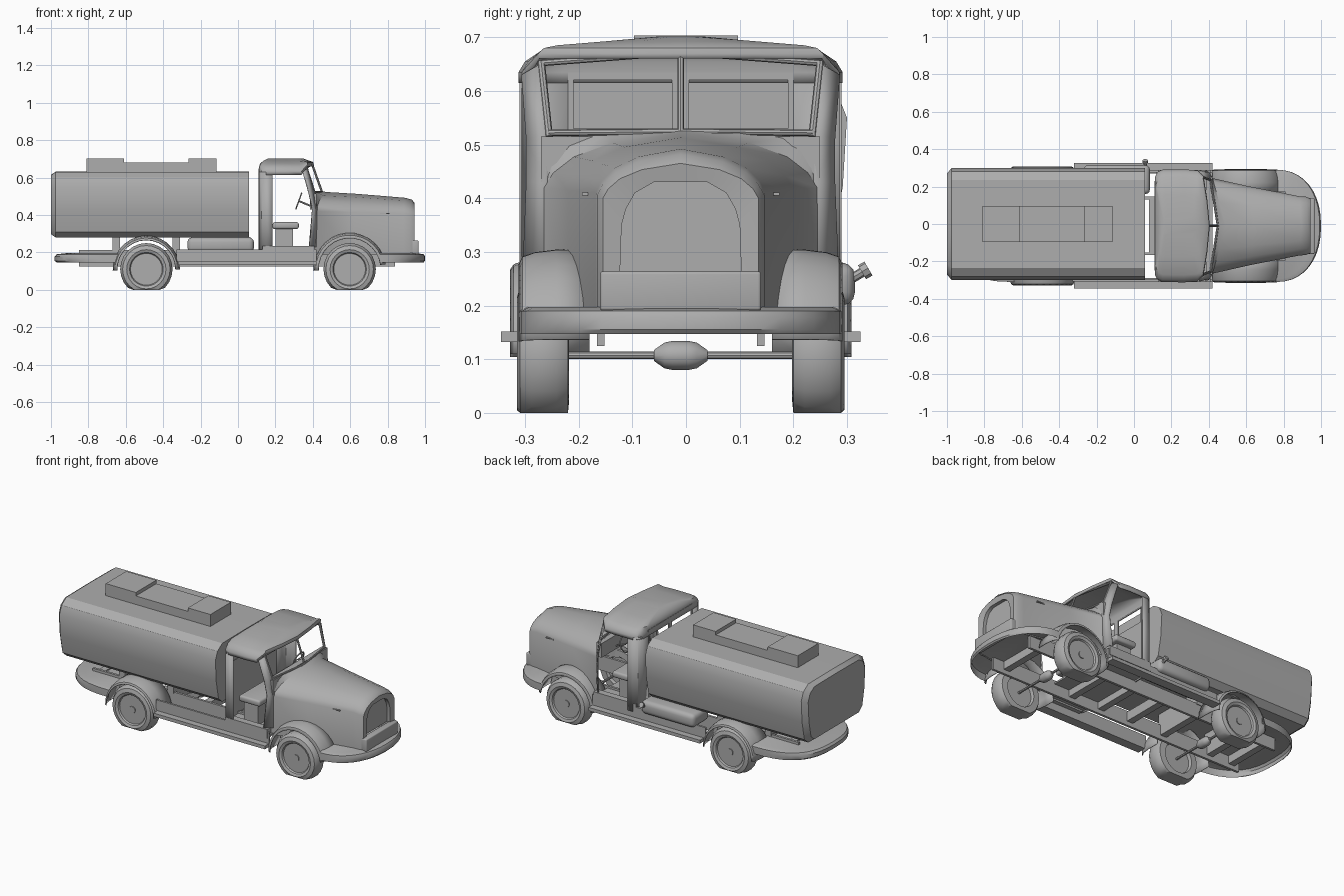
import bpy, bmesh
from math import cos, sin, pi, radians
from mathutils import Vector

if "Cube" in bpy.data.objects:
    bpy.data.objects.remove(bpy.data.objects["Cube"])

YC = -0.01   # truck centre line
grey = bpy.data.materials.new("plain_grey")
grey.use_nodes = True
grey.diffuse_color = (0.42, 0.42, 0.42, 1)
grey.node_tree.nodes["Principled BSDF"].inputs["Base Color"].default_value = (0.42, 0.42, 0.42, 1)
parts = []


def finish(name, bm, yc=YC, solid=0):
    bmesh.ops.recalc_face_normals(bm, faces=bm.faces[:])
    me = bpy.data.meshes.new(name)
    bm.to_mesh(me)
    bm.free()
    me.materials.append(grey)
    ob = bpy.data.objects.new(name, me)
    ob.location.y = yc
    bpy.context.collection.objects.link(ob)
    if solid:
        mod = ob.modifiers.new("thickness", "SOLIDIFY")
        mod.thickness = solid
    parts.append(ob)
    return ob


def loft(name, rings, closed=True, caps=(False, False), yc=YC, solid=0):
    """Skin a list of equal length point rings."""
    bm = bmesh.new()
    vs = [[bm.verts.new(p) for p in r] for r in rings]
    n = len(vs[0])
    for a, b in zip(vs, vs[1:]):
        for i in range(n if closed else n - 1):
            j = (i + 1) % n
            bm.faces.new((a[i], a[j], b[j], b[i]))
    for flag, r in zip(caps, (vs[0], vs[-1])):
        if flag:
            bm.faces.new(r)
    return finish(name, bm, yc, solid)


def box(name, x, y, z, yc=YC, bevel=0):
    bm = bmesh.new()
    bmesh.ops.create_cube(bm, size=1)
    for v in bm.verts:
        v.co = [a + (b - a) * (c + 0.5) for (a, b), c in zip((x, y, z), v.co)]
    if bevel:
        bmesh.ops.bevel(bm, geom=bm.edges[:], offset=bevel, segments=3, profile=0.5, affect='EDGES')
    return finish(name, bm, yc)


def rod(name, a, b, r, sides=8, r2=None):
    a, b = Vector(a), Vector(b)
    d = (b - a).normalized()
    u = d.orthogonal().normalized()
    w = d.cross(u)
    rings = [[p + (u * cos(t) + w * sin(t)) * q for t in (2 * pi * i / sides for i in range(sides))]
             for p, q in ((a, r), (b, r2 or r))]
    return loft(name, rings, caps=(True, True))


def mirrored(half):
    """Half outline starting and ending on the centre -> full outline in (y, other)."""
    return half + [(-a, b) for a, b in reversed(half) if abs(a) > 1e-6]


# Cargo tank with a chamfered rear end
half = [(0, .632), (.235, .63), (.28, .6), (.3, .55), (.292, .42), (.27, .31), (.235, .28), (0, .28)]
sec = mirrored(half)
loft("cargo_tank", [[(x, y * k, .455 + (z - .455) * k) for y, z in sec]
                    for x, k in ((-1, .9), (-.975, 1), (.06, 1))], caps=(True, True), yc=0)
for nm, x0, x1, top in (("rear", -.81, -.61, .703), ("middle", -.61, -.265, .682), ("front", -.265, -.115, .703)):
    box("tank_hatch_" + nm, (x0, x1), (-.097, .097), (.62, top), yc=0)

# Chassis ladder
for s in (-1, 1):
    box("chassis_rail", (-.85, .84), sorted((s * .142, s * .156)), (.125, .212))
for x in (-.8, -.65, -.33, -.1, .1, .3, .75):
    box("cross_member", (x - .02, x + .02), (-.145, .145), (.15, .205))
for x in (-.65, -.33):
    box("tank_support", (x - .02, x + .02), (-.16, .16), (.205, .285))
box("cab_floor", (.12, .42), (-.29, .29), (.19, .2))
for s in (-1, 1):
    box("side_sill", (-.33, .42), sorted((s * .285, s * .297)), (.152, .215))
    box("door_sill", (.13, .41), sorted((s * .26, s * .3)), (.18, .235))
    box("running_board", (-.32, .42), sorted((s * .28, s * .335)), (.132, .152))

# Side fuel tank with filler neck
box("fuel_tank", (-.27, .085), (.17, .325), (.2, .28), bevel=.025)
rod("filler_neck", (.06, .31, .245), (.06, .345, .266), .009)
rod("filler_cap", (.06, .338, .262), (.06, .35, .269), .015)

# Wheels, axles and fenders
tyre = [(.002, .034), (.085, .034), (.09, .043), (.105, .049), (.127, .043), (.14, .022),
        (.14, -.025), (.127, -.046), (.09, -.048), (.085, -.03), (.002, -.03)]
N = 24
for cx, fr, lip, edge, a0 in ((.597, .195, .167, .302, 8), (-.49, .18, .157, .318, 0)):
    for s in (-1, 1):
        rings = [[(cx + r * cos(t), s * (.256 + o), max(0, .11 + r * sin(t)))
                  for t in (2 * pi * i / N for i in range(N))] for r, o in tyre]
        loft("wheel", rings, caps=(True, True))
        rod("wheel_hub", (cx, s * .28, .11), (cx, s * .295, .11), .02, 12)
        prof = [(.17, fr), (edge - .07, fr), (edge - .03, fr - .005), (edge - .007, fr - .013), (edge, lip)]
        rings = []
        for i in range(15):
            t = radians(a0 + (182 - a0) * i / 14)
            rings.append([(cx + r * cos(t), s * y, .11 + r * sin(t)) for y, r in prof])
        loft("fender", rings, closed=False, solid=.004)
    rod("axle", (cx, -.25, .107), (cx, .25, .107), .007)
    rings = [[(cx + r * cos(t), y, .107 + r * sin(t)) for t in (2 * pi * i / 12 for i in range(12))]
             for y, r in ((-.05, .01), (-.03, .024), (-.015, .027), (.015, .027), (.03, .024), (.05, .01))]
    loft("differential", rings, caps=(True, True))

# Rounded skirts at both ends, open underneath
for nm, x0, dx, p in (("front_skirt", .76, .24, .9), ("rear_skirt", -.64, -.34, .75)):
    rings = []
    for k, z in ((.97, .147), (1, .155), (1, .178), (.97, .19), (.8, .197)):
        rings.append([(x0 + dx * k * max(0, cos(t)) ** p, .3 * (1 if k > .9 else .95) * (1 if sin(t) > 0 else -1) * abs(sin(t)) ** p, z)
                      for t in (pi * (i / 20 - .5) for i in range(21))])
    loft(nm, rings, closed=False, caps=(False, True))


# Bonnet: arched sections from the cowl to the nose, then a recessed grille
def arch(w, bottom, shoulder, top, x_side, x_mid):
    h = [(1, None), (1, 0), (.93, .27), (.78, .56), (.5, .82), (0, 1)]
    pts = []
    for k, f in h:
        z = bottom if f is None else shoulder + (top - shoulder) * f
        pts.append((x_side + (x_mid - x_side) * (1 - k), w * k, z))
    return pts + [(x, -y, z) for x, y, z in pts[-2::-1]]


def grille(x, grow=0):
    pts = [(.113, .262), (.11, .35), (.102, .38), (.085, .41), (.05, .43), (0, .43)]
    pts = [(x, y, z) for y, z in pts]
    return pts + [(a, -y, z) for a, y, z in pts[-2::-1]]


loft("bonnet", [arch(.275, .19, .5, .526, .395, .45), arch(.255, .19, .42, .522, .42, .49),
                arch(.21, .19, .415, .513, .62, .64), arch(.158, .19, .41, .492, .885, .895),
                arch(.156, .19, .405, .482, .92, .93), arch(.145, .19, .4, .465, .943, .943),
                grille(.938), grille(.918)], closed=False, caps=(False, True))
box("nose_apron", (.925, .965), (-.15, .15), (.19, .264), bevel=.006)
for s in (-1, 1):
    box("bonnet_handle", (.76, .81), sorted((s * .172, s * .184)), (.405, .411))

# Cab rear shell with two window openings
for s in (-1, 1):
    corner = [(.185, .3), (.15, .3), (.125, .287), (.112, .262), (.11, .2)]
    loft("cab_corner", [[(x, s * y, z) for x, y in corner] for z in (.185, .4, .63)], closed=False, solid=.004)
    box("rear_pillar", (.11, .116), sorted((s * .2, s * .21)), (.5, .64))
box("rear_wall_lower", (.11, .116), (-.21, .21), (.185, .53))
box("rear_wall_upper", (.11, .116), (-.21, .21), (.622, .65))
box("rear_window_post", (.11, .116), (-.016, .016), (.52, .63))

# Domed cab roof
plan = [(0, .11), (.22, .11), (.262, .112), (.287, .125), (.3, .15), (.302, .27), (.296, .34), (.265, .372), (.14, .392), (0, .405)]
outline = mirrored(plan)
rings = []
for k, z, lift in ((1, .615, .045), (1, .635, .035), (.96, .655, .025), (.87, .673, .012), (.55, .69, .002), (.15, .701, 0)):
    kx = 1 - (1 - k) * .4
    rings.append([(.25 + (x - .25) * kx, y * k, z + (lift if x > .36 else 0)) for y, x in outline])
loft("cab_roof", rings, caps=(False, True), solid=.006)

# Windscreen frame
rod("screen_centre_post", (.45, 0, .52), (.395, 0, .675), .006)
for s in (-1, 1):
    rod("screen_side_post", (.41, s * .245, .515), (.365, s * .26, .655), .007)
    rod("screen_top_rail", (.395, 0, .672), (.365, s * .26, .652), .006)
    rod("screen_bottom_rail", (.448, 0, .524), (.41, s * .245, .522), .006)
    pillar = [[(.352, s * .297, .63), (.372, s * .262, .65)], [(.385, s * .288, .51), (.412, s * .25, .52)],
              [(.402, s * .288, .43), (.425, s * .25, .43)], [(.385, s * .296, .23), (.42, s * .255, .23)]]
    loft("door_pillar", pillar, closed=False, solid=.008)

# Cab interior
box("seat_base", (.2, .295), (-.22, .22), (.2, .33))
box("seat_cushion", (.185, .325), (-.25, .25), (.325, .362), bevel=.012)
box("dashboard", (.385, .42), (-.26, .26), (.43, .515))
rod("steering_column", (.325, .12, .475), (.41, .12, .44), .005)
bpy.ops.mesh.primitive_torus_add(location=(.325, .12 + YC, .475), rotation=(0, radians(-70 + 180), 0),
                                 major_radius=.045, minor_radius=.004, major_segments=20, minor_segments=6)
wheel = bpy.context.object
wheel.name = "steering_wheel"
wheel.data.materials.append(grey)
parts.append(wheel)
rod("steering_spoke", (.325, .077, .475), (.325, .163, .475), .003)

# Smooth shading with sharp edges kept
bpy.ops.object.select_all(action='DESELECT')
for ob in parts:
    ob.select_set(True)
bpy.context.view_layer.objects.active = parts[0]
bpy.ops.object.shade_smooth_by_angle(angle=radians(32))
